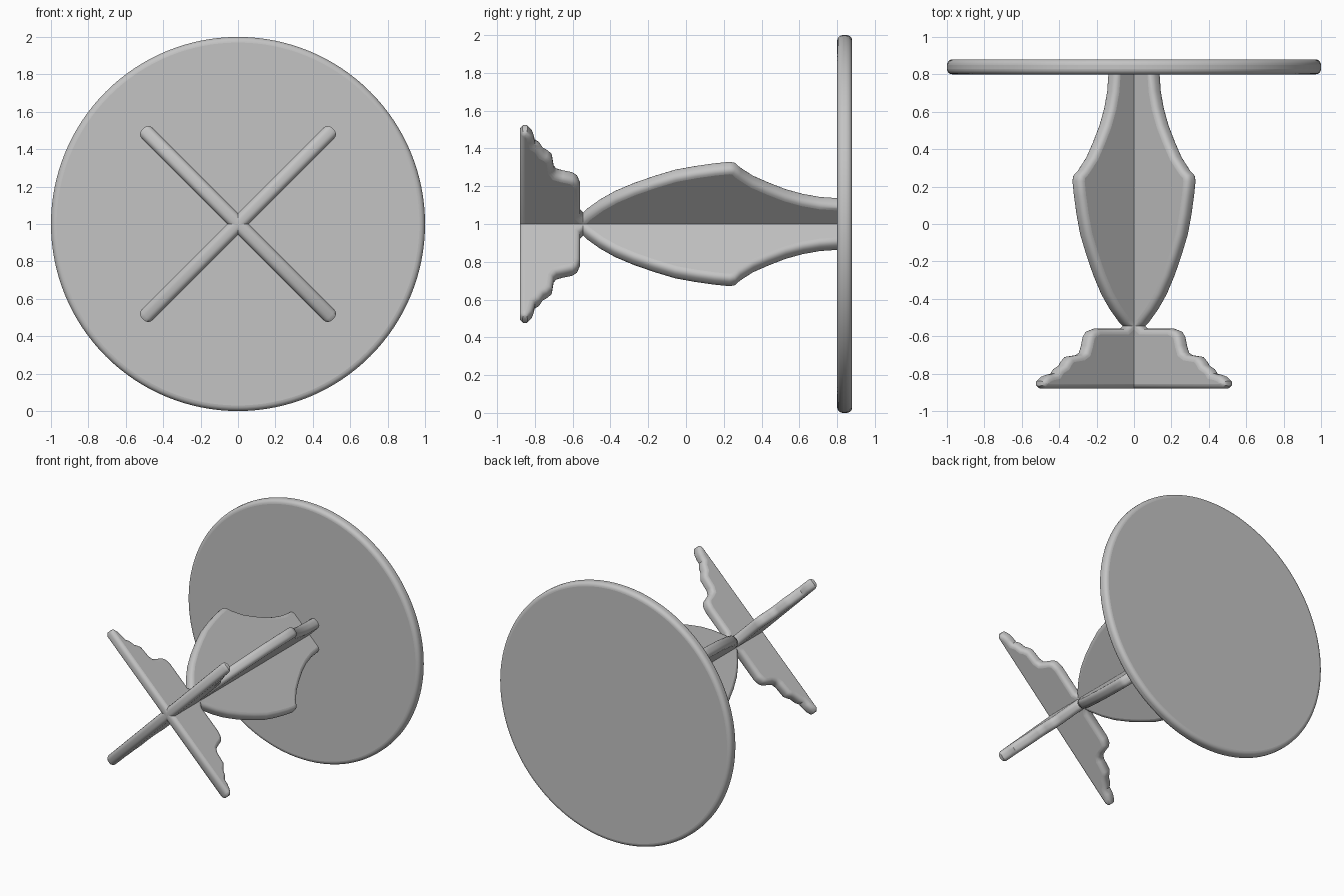
import bpy
import math

cube = bpy.data.objects.get("Cube")
if cube:
    bpy.data.objects.remove(cube, do_unlink=True)

THICK = 0.08     # thickness of the leg boards
ROUND = 0.03     # rounding of the board edges
CENTRE_Z = 1.0

grey = bpy.data.materials.new("plain grey")
grey.use_nodes = True
colour = (0.55, 0.55, 0.55, 1.0)
grey.diffuse_color = colour
grey.node_tree.nodes["Principled BSDF"].inputs["Base Color"].default_value = colour


def select_only(obj):
    bpy.ops.object.select_all(action='DESELECT')
    obj.select_set(True)
    bpy.context.view_layer.objects.active = obj


# Half outline of a leg board: (distance along the table axis, sideways reach at 45 degrees)
HALF = [
    (-0.88, 0.505), (-0.865, 0.52), (-0.84, 0.52), (-0.815, 0.495),
    (-0.805, 0.47), (-0.80, 0.445), (-0.775, 0.43), (-0.755, 0.40),
    (-0.735, 0.39), (-0.71, 0.37), (-0.70, 0.31), (-0.685, 0.29),
    (-0.65, 0.28), (-0.60, 0.27), (-0.575, 0.255), (-0.56, 0.22),
    (-0.56, 0.075), (-0.545, 0.06), (-0.53, 0.075), (-0.46, 0.125),
    (-0.38, 0.17), (-0.28, 0.212), (-0.17, 0.25), (-0.06, 0.283),
    (0.05, 0.303), (0.15, 0.317), (0.23, 0.325), (0.262, 0.32),
    (0.29, 0.295), (0.36, 0.25), (0.44, 0.215), (0.53, 0.18),
    (0.62, 0.155), (0.71, 0.139), (0.84, 0.13),
]


def radial(x):
    """True reach of a rounded board edge whose 45 degree silhouette reaches x."""
    return (x - THICK / 2) * math.sqrt(2) + THICK / 2


def leg_board(name, angle):
    right = [(radial(x), y) for y, x in HALF]
    outline = right + [(-r, y) for r, y in reversed(right)]
    curve = bpy.data.curves.new(name, 'CURVE')
    curve.dimensions = '2D'
    curve.fill_mode = 'BOTH'
    curve.extrude = THICK / 2 - ROUND
    curve.bevel_depth = ROUND
    curve.bevel_resolution = 3
    curve.offset = -ROUND
    spline = curve.splines.new('POLY')
    spline.points.add(len(outline) - 1)
    for point, (r, y) in zip(spline.points, outline):
        point.co = (r, y, 0, 1)
    spline.use_cyclic_u = True
    board = bpy.data.objects.new(name, curve)
    bpy.context.collection.objects.link(board)
    board.rotation_euler = (0, angle, 0)
    board.location = (0, 0, CENTRE_Z)
    curve.materials.append(grey)
    select_only(board)
    bpy.ops.object.convert(target='MESH')
    bpy.ops.object.shade_smooth_by_angle(angle=math.radians(40))


# Two crossed boards form the pedestal and its feet
leg_board("pedestal_board_a", math.radians(45))
leg_board("pedestal_board_b", math.radians(-45))

# Round table top with a softened rim, standing on edge
bpy.ops.mesh.primitive_cylinder_add(
    vertices=128, radius=1.0, depth=0.08,
    location=(0, 0.84, CENTRE_Z), rotation=(math.pi / 2, 0, 0))
top = bpy.context.object
top.name = "table_top"
top.data.materials.append(grey)
bevel = top.modifiers.new("rounded_rim", 'BEVEL')
bevel.width = 0.03
bevel.segments = 5
bevel.limit_method = 'ANGLE'
bevel.angle_limit = math.radians(40)
select_only(top)
bpy.ops.object.shade_smooth_by_angle(angle=math.radians(40))
